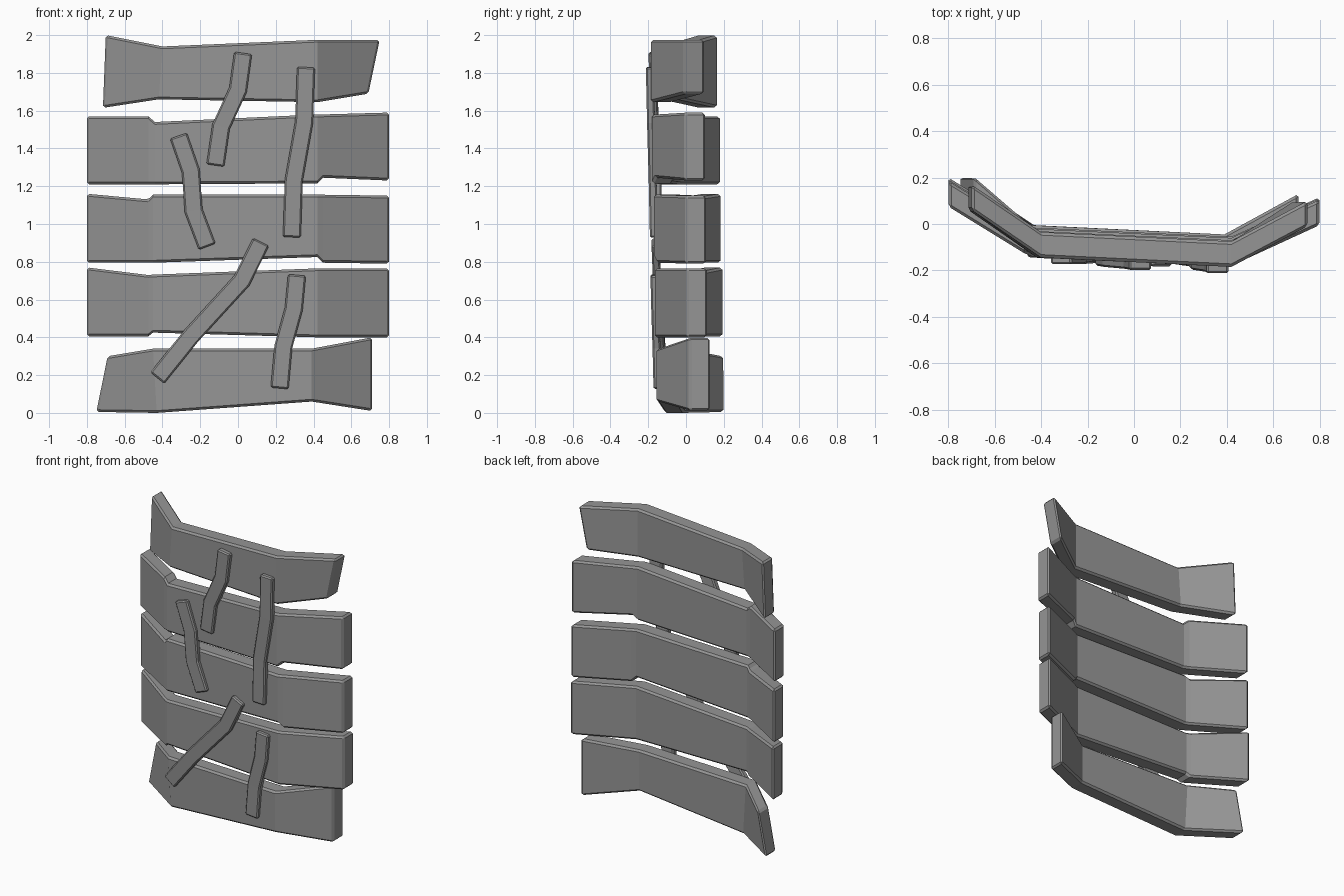
import bpy, math
from mathutils import Vector

cube = bpy.data.objects.get("Cube")
if cube:
    bpy.data.objects.remove(cube)

GREY = (0.3, 0.3, 0.3, 1)
mat = bpy.data.materials.new("plain grey")
mat.use_nodes = True
mat.diffuse_color = GREY
mat.node_tree.nodes["Principled BSDF"].inputs["Base Color"].default_value = GREY


def loft(name, rings, bevel):
    """Skin four-cornered rings into a closed, bevelled bar."""
    verts = [v for ring in rings for v in ring]
    last = 4 * (len(rings) - 1)
    faces = [(3, 2, 1, 0), tuple(range(last, last + 4))]
    for i in range(0, last, 4):
        for k in range(4):
            n = (k + 1) % 4
            faces.append((i + k, i + n, i + 4 + n, i + 4 + k))
    mesh = bpy.data.meshes.new(name)
    mesh.from_pydata(verts, [], faces)
    mesh.materials.append(mat)
    obj = bpy.data.objects.new(name, mesh)
    bpy.context.collection.objects.link(obj)
    mod = obj.modifiers.new("worn edges", "BEVEL")
    mod.width = bevel
    mod.segments = 1
    mod.limit_method = "ANGLE"
    mod.angle_limit = math.radians(50)
    return obj


def plank(name, stations, depth=0.11):
    """Stations: top x, top z, bottom x, bottom z, front y."""
    rings = []
    for xt, zt, xb, zb, y in stations:
        rings.append([(xb, y, zb), (xb, y + depth, zb),
                      (xt, y + depth, zt), (xt, y, zt)])
    loft(name, rings, 0.012)


def strip(name, path, width=0.095):
    """Bent batten lying against the front of the planks."""
    pts = [Vector(p) for p in path]
    rings = []
    for i, p in enumerate(pts):
        a = (p - pts[i - 1]).normalized() if i else None
        b = (pts[i + 1] - p).normalized() if i + 1 < len(pts) else None
        t = ((a or b) + (b or a)).normalized()
        side = Vector((-t.y, t.x)) * width / 2 / t.dot(a or b)
        l, r = p + side, p - side
        y = -0.165 + 0.02 * (1.8 - p.y) - 0.047 * p.x
        f, k = y - 0.03, y + 0.012
        rings.append([(l.x, f, l.y), (l.x, k, l.y), (r.x, k, r.y), (r.x, f, r.y)])
    loft(name, rings, 0.008)


# Folded planks, top to bottom
plank("top_plank", [
    (-.70, 2.0, -.715, 1.615, .06), (-.40, 1.94, -.42, 1.66, -.145),
    (.42, 1.975, .42, 1.645, -.185), (.75, 1.975, .69, 1.69, -.01)])
plank("upper_plank", [
    (-.80, 1.57, -.80, 1.21, .075), (-.475, 1.57, -.475, 1.21, -.125),
    (-.44, 1.54, -.44, 1.21, -.14), (.42, 1.58, .42, 1.215, -.18),
    (.45, 1.58, .45, 1.245, -.166), (.80, 1.59, .80, 1.23, -.005)])
plank("middle_plank", [
    (-.80, 1.16, -.80, .795, .08), (-.475, 1.13, -.475, .795, -.117),
    (-.45, 1.155, -.45, .795, -.13), (.42, 1.155, .42, .825, -.17),
    (.45, 1.155, .45, .795, -.156), (.80, 1.15, .80, .79, 0)])
plank("lower_plank", [
    (-.80, .77, -.80, .405, .09), (-.475, .73, -.475, .405, -.112),
    (-.45, .732, -.45, .425, -.125), (.42, .765, .42, .40, -.165),
    (.80, .765, .80, .40, .005)])
plank("bottom_plank", [
    (-.69, .30, -.75, .005, .095), (-.45, .34, -.43, 0, -.115),
    (.39, .34, .39, .06, -.155), (.71, .40, .71, .01, .02)])

# Crooked battens across the gaps
strip("upper_centre_strip", [(.027, 1.905), (0, 1.71), (-.09, 1.515), (-.12, 1.31)])
strip("upper_left_strip", [(.36, 1.83), (.35, 1.54), (.295, 1.23), (.285, .93)])
strip("middle_right_strip", [(-.315, 1.467), (-.25, 1.28), (-.235, 1.07), (-.163, .88)])
strip("lower_diagonal_strip", [(.122, .905), (.02, .70), (-.25, .405), (-.427, .185)])
strip("lower_left_strip", [(.312, .73), (.295, .55), (.24, .35), (.22, .13)])
